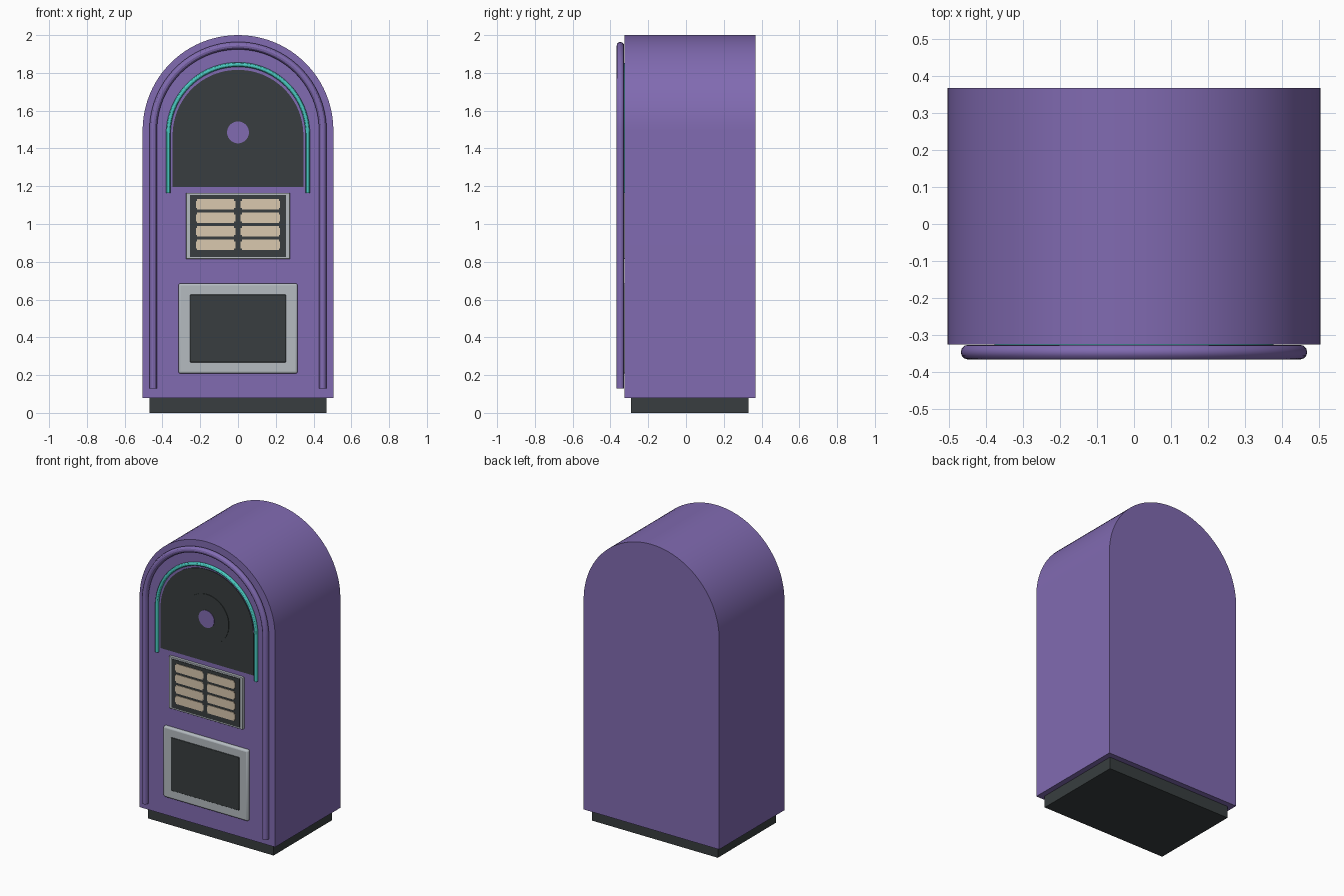
import bpy, bmesh, math

cube = bpy.data.objects.get("Cube")
if cube:
    bpy.data.objects.remove(cube, do_unlink=True)

FRONT, BACK = -0.326, 0.368


def material(name, color):
    m = bpy.data.materials.new(name)
    m.use_nodes = True
    m.diffuse_color = (*color, 1)
    for node in m.node_tree.nodes:
        if node.type == 'BSDF_PRINCIPLED':
            node.inputs["Base Color"].default_value = (*color, 1)
    return m


PURPLE = material("purple", (0.218, 0.145, 0.44))
DARK = material("charcoal", (0.04, 0.048, 0.05))
TEAL = material("teal", (0.07, 0.60, 0.54))
GREY = material("silver grey", (0.46, 0.50, 0.53))
CREAM = material("cream", (0.70, 0.58, 0.43))


def arch(half, spring, bottom, steps=48):
    """Outline in x-z: straight legs under a half circle."""
    arc = [(half * math.cos(math.pi * i / steps), spring + half * math.sin(math.pi * i / steps))
           for i in range(steps + 1)]
    return [(half, bottom)] + arc + [(-half, bottom)]


def rect(half, low, high):
    return [(half, low), (half, high), (-half, high), (-half, low)]


def circle(radius, z, steps=48):
    return [(radius * math.cos(math.tau * i / steps), z + radius * math.sin(math.tau * i / steps))
            for i in range(steps)]


def slab(name, outline, front, back, mat, bevel=0, dx=0):
    """Extrude an x-z outline along y."""
    bm = bmesh.new()
    face = bm.faces.new([bm.verts.new((x + dx, front, z)) for x, z in outline])
    ext = bmesh.ops.extrude_face_region(bm, geom=[face])
    for v in ext["geom"]:
        if isinstance(v, bmesh.types.BMVert):
            v.co.y = back
    bmesh.ops.recalc_face_normals(bm, faces=bm.faces)
    mesh = bpy.data.meshes.new(name)
    bm.to_mesh(mesh)
    bm.free()
    obj = bpy.data.objects.new(name, mesh)
    bpy.context.collection.objects.link(obj)
    mesh.materials.append(mat)
    if bevel:
        mod = obj.modifiers.new("soft edges", 'BEVEL')
        mod.width, mod.segments = bevel, 3
    smooth(obj)
    return obj


def smooth(obj):
    bpy.ops.object.select_all(action='DESELECT')
    obj.select_set(True)
    bpy.context.view_layer.objects.active = obj
    bpy.ops.object.shade_smooth_by_angle(angle=math.radians(30))


def tube(name, outline, y, radius, mat):
    """Round tube following an open x-z path."""
    curve = bpy.data.curves.new(name, 'CURVE')
    curve.dimensions = '3D'
    curve.bevel_depth, curve.bevel_resolution = radius, 4
    curve.use_fill_caps = True
    line = curve.splines.new('POLY')
    line.points.add(len(outline) - 1)
    for p, (x, z) in zip(line.points, outline):
        p.co = (x, y, z, 1)
    obj = bpy.data.objects.new(name, curve)
    bpy.context.collection.objects.link(obj)
    curve.materials.append(mat)
    bpy.ops.object.select_all(action='DESELECT')
    obj.select_set(True)
    bpy.context.view_layer.objects.active = obj
    bpy.ops.object.convert(target='MESH')
    smooth(bpy.context.object)


# Cabinet and plinth
slab("cabinet", arch(0.505, 1.495, 0.08), FRONT, BACK, PURPLE)
slab("plinth", rect(0.468, 0, 0.08), -0.29, 0.33, DARK)

# Arched trims
tube("outer_trim", arch(0.449, 1.495, 0.13), FRONT - 0.021, 0.02, PURPLE)
tube("light_tube", arch(0.369, 1.475, 1.165), FRONT - 0.008, 0.012, TEAL)

# Display window with record
slab("display_window", arch(0.346, 1.47, 1.195), FRONT - 0.004, FRONT + 0.01, DARK)
slab("record", circle(0.165, 1.485), FRONT - 0.008, FRONT, DARK)
slab("record_label", circle(0.058, 1.485), FRONT - 0.011, FRONT, PURPLE)

# Title panel
slab("title_frame", rect(0.275, 0.815, 1.165), FRONT - 0.018, FRONT + 0.01, GREY, 0.003)
slab("title_panel", rect(0.254, 0.826, 1.154), FRONT - 0.021, FRONT, DARK)

# Title tickets: wide strips with shorter tabs at both ends
for row in range(4):
    z = 1.104 - row * 0.0715
    for side, dx in (("right", -0.118), ("left", 0.118)):
        ticket = [(0.098, -0.028), (0.098, -0.018), (0.105, -0.018), (0.105, 0.018),
                  (0.098, 0.018), (0.098, 0.028)]
        ticket += [(-x, h) for x, h in reversed(ticket)]
        slab(f"title_ticket_{side}_{row + 1}", [(x, z + h) for x, h in ticket],
             FRONT - 0.025, FRONT - 0.02, CREAM, dx=dx)

# Speaker panel
slab("speaker_frame", rect(0.316, 0.208, 0.686), FRONT - 0.022, FRONT + 0.01, GREY, 0.012)
slab("speaker_panel", rect(0.254, 0.268, 0.626), FRONT - 0.027, FRONT, DARK, 0.004)
